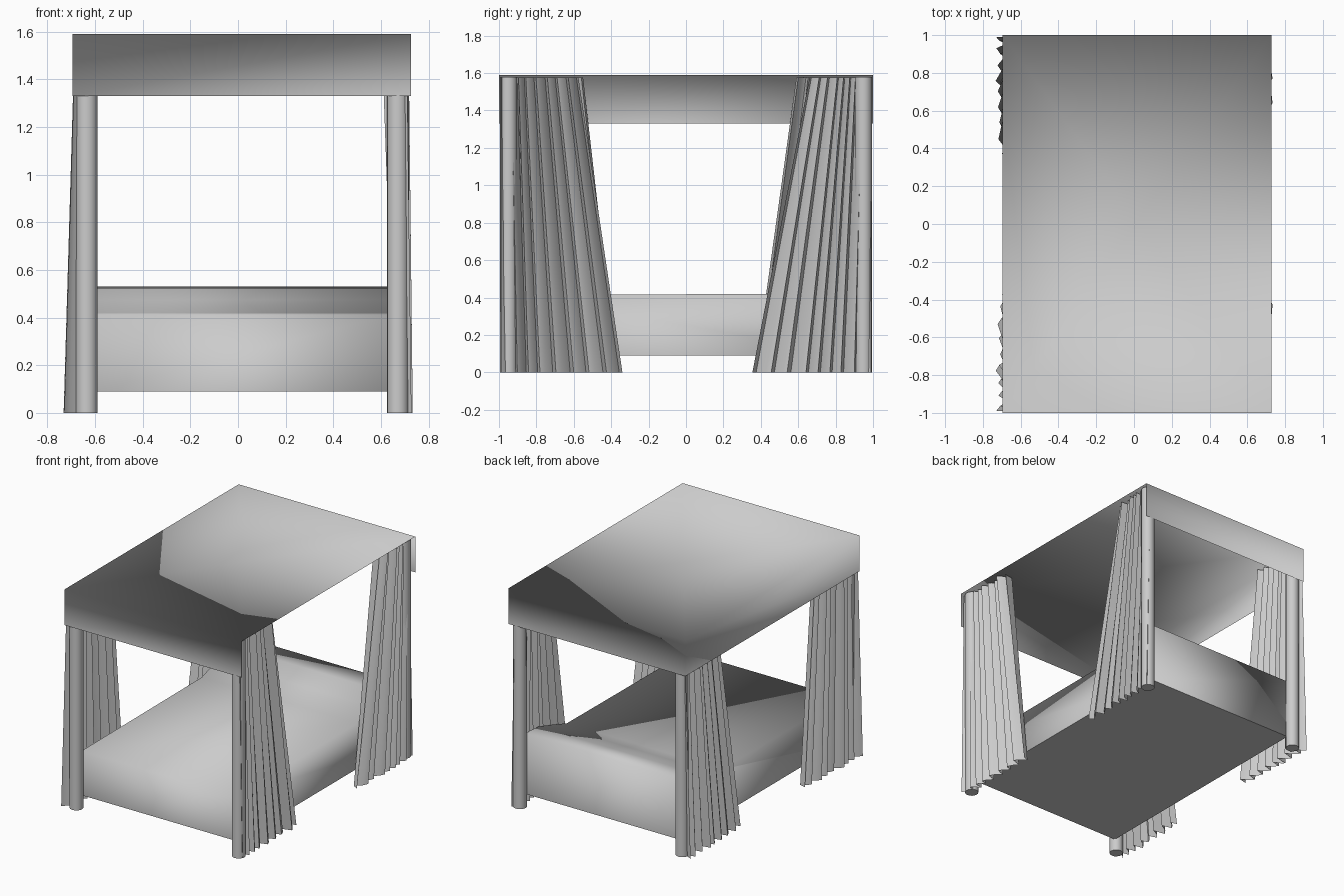
import bpy, bmesh, math, random

if "Cube" in bpy.data.objects:
    bpy.data.objects.remove(bpy.data.objects["Cube"])

random.seed(7)
CX = 0.018          # middle of the bed frame in x
mat = bpy.data.materials.new("plain grey")
mat.diffuse_color = (0.6, 0.6, 0.6, 1)
mat.use_nodes = True
mat.node_tree.nodes["Principled BSDF"].inputs["Base Color"].default_value = mat.diffuse_color


def make(name, verts, faces):
    me = bpy.data.meshes.new(name)
    me.from_pydata(verts, [], faces)
    me.materials.append(mat)
    for p in me.polygons:
        p.use_smooth = True
    ob = bpy.data.objects.new(name, me)
    bpy.context.collection.objects.link(ob)
    return ob


# Canopy: flat fan roof, valance on front, back and left, open on the right
x0, x1, top, low = -0.695, 0.727, 1.59, 1.33
corners = [(x0, -1), (x1, -1), (x1, 1), (x0, 1)]
verts = [(x, y, top) for x, y in corners] + [(x, y, low) for x, y in corners]
verts.append((CX, 0.02, top))
fan = [(i, (i + 1) % 4, 8) for i in range(4)]
# front and back valance face inward, the left one outward
front, back, left = [(i, i + 4, (i + 1) % 4 + 4, (i + 1) % 4) for i in (0, 2, 3)]
make("canopy", verts, fan + [front[::-1], back[::-1], left])

# Mattress: side profile rising to the pillow end, extruded across the bed
profile = [(-0.93, 0.09), (-0.93, 0.412), (0.45, 0.42), (0.62, 0.475),
           (0.78, 0.522), (0.93, 0.53), (0.93, 0.09)]
n = len(profile)
verts = [(x, y, z) for x in (CX - 0.625, CX + 0.625) for y, z in profile]
faces = [tuple(reversed(range(n))), tuple(range(n, 2 * n))]
faces += [(i, (i + 1) % n, (i + 1) % n + n, i + n) for i in range(n)]
mattress = make("mattress", verts, faces)
bm = bmesh.new()
bm.from_mesh(mattress.data)
bmesh.ops.recalc_face_normals(bm, faces=bm.faces)
for f in bm.faces:      # flat underside
    f.smooth = f.normal.z > -0.9
bm.to_mesh(mattress.data)
bm.free()


# Posts
def post(name, x, y):
    bpy.ops.mesh.primitive_cylinder_add(vertices=16, radius=0.046, depth=1.58,
                                        location=(x, y, 0.79))
    ob = bpy.context.object
    ob.name = name
    ob.data.materials.append(mat)
    bpy.ops.object.shade_smooth_by_angle(angle=math.radians(40))


# Curtains: pleated sheets with a slow inward slope and a quick return per fold,
# gathered at the roof and spread at the floor
def curtain(name, sx, sy, y_top, y_bottom, folds=8):
    # outermost and innermost distance from the middle, at floor and roof
    out_b, in_b, out_t, in_t = ((0.752, 0.65, 0.705, 0.63) if sx < 0 else
                                (0.717, 0.64, 0.70, 0.585))
    pts, t = [], 0.0                    # (position along sheet, depth of fold)
    for i in range(folds):
        w = random.uniform(0.7, 1.3)
        d0, d1 = random.uniform(0.0, 0.3), random.uniform(0.75, 1.0)
        pts += [(t, d0), (t + 0.35 * w, 0.75 * d0 + 0.25 * d1),
                (t + 0.8 * w, d1)]
        t += w
    pts.append((t, 0.35))
    verts = []
    for p, depth in pts:
        u = p / t
        yb = 0.99 + (y_bottom - 0.99) * u
        yt = 0.99 + (y_top - 0.99) * u
        xb = out_b + (in_b - out_b) * depth
        xt = out_t + (in_t - out_t) * depth
        for f in (0, 0.5, 1):
            verts.append((CX + sx * (xb + (xt - xb) * f),
                          sy * (yb + (yt - yb) * f), 1.575 * f))
    faces = [(3 * i + k, 3 * i + 3 + k, 3 * i + 4 + k, 3 * i + 1 + k)
             for i in range(len(pts) - 1) for k in range(2)]
    if sx * sy > 0:
        faces = [f[::-1] for f in faces]
    ob = make(name, verts, faces)
    bpy.ops.object.select_all(action='DESELECT')
    bpy.context.view_layer.objects.active = ob
    ob.select_set(True)
    bpy.ops.object.shade_smooth_by_angle(angle=math.radians(50))


# (side, end, curtain edge at the roof, curtain edge at the floor)
for sx, sy, yt, yb in ((-1, -1, 0.55, 0.37), (-1, 1, 0.59, 0.37),
                       (1, -1, 0.575, 0.34), (1, 1, 0.66, 0.355)):
    label = ("front" if sy < 0 else "back") + ("_left" if sx < 0 else "_right")
    post(label + "_post", CX + sx * 0.653, sy * 0.949)
    curtain(label + "_curtain", sx, sy, yt, yb)
